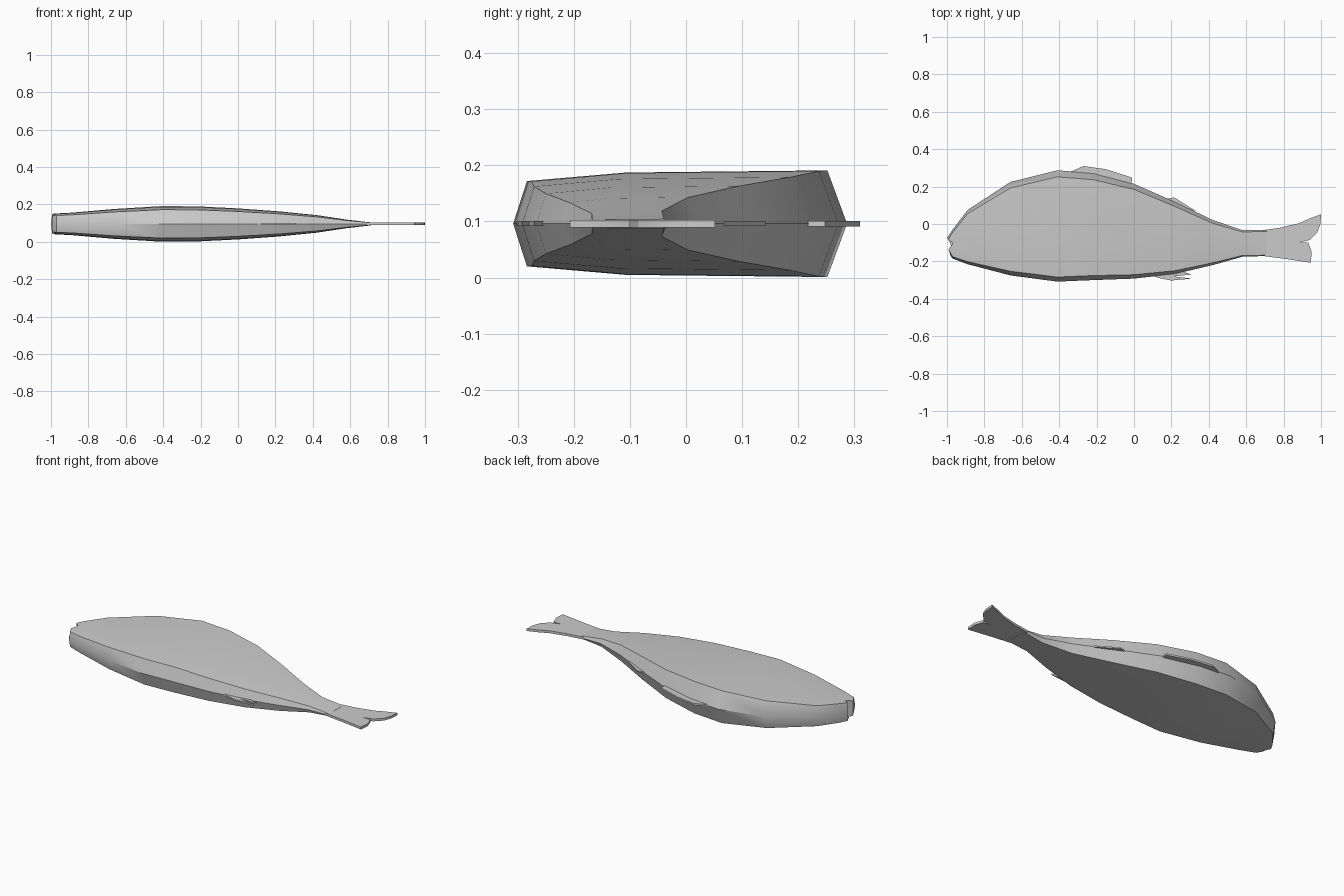
import bpy, bmesh, math

cube = bpy.data.objects.get("Cube")
if cube:
    bpy.data.objects.remove(cube, do_unlink=True)

MID_Z = 0.096

grey = bpy.data.materials.new("plain_grey")
grey.use_nodes = True
colour = (0.6, 0.6, 0.6, 1)
grey.diffuse_color = colour
grey.node_tree.nodes["Principled BSDF"].inputs["Base Color"].default_value = colour


def finish(name, bm, angle):
    """Turn a bmesh into a shaded, coloured object."""
    bmesh.ops.recalc_face_normals(bm, faces=bm.faces)
    mesh = bpy.data.meshes.new(name)
    bm.to_mesh(mesh)
    bm.free()
    obj = bpy.data.objects.new(name, mesh)
    bpy.context.collection.objects.link(obj)
    mesh.materials.append(grey)
    bpy.ops.object.select_all(action='DESELECT')
    obj.select_set(True)
    bpy.context.view_layer.objects.active = obj
    bpy.ops.object.shade_smooth_by_angle(angle=math.radians(angle))
    return obj


def section(x, back, belly, half, inset):
    """Upper half of one body slice, from back edge to belly edge."""
    top, low = back - inset, belly + inset * 0.7
    return [(x, back, 0), (x, top, half), (x, low + (top - low) * 0.33, half * 0.96),
            (x, low, half * 0.8), (x, belly, 0)]


# Body slices: x, back edge, belly edge, half thickness, bevel inset
slices = [
    (-0.97, -0.03, -0.185, 0.056, 0.015),
    (-0.89, 0.075, -0.215, 0.06, 0.02),
    (-0.66, 0.225, -0.275, 0.08, 0.032),
    (-0.41, 0.287, -0.308, 0.095, 0.035),
    (-0.22, 0.272, -0.3, 0.094, 0.035),
    (0.0, 0.215, -0.292, 0.083, 0.03),
    (0.22, 0.118, -0.267, 0.067, 0.025),
    (0.42, 0.022, -0.22, 0.047, 0.018),
    (0.58, -0.033, -0.175, 0.023, 0.01),
    (0.71, -0.033, -0.171, 0.008, 0.006),
]
# The mouth slice is notched between the two lips
mouth = [(-1.0, -0.075, 0), (-0.993, -0.083, 0.054), (-0.966, -0.103, 0.05),
         (-0.992, -0.135, 0.044), (-0.98, -0.172, 0)]
rows = [mouth] + [section(*s) for s in slices]

bm = bmesh.new()
rings = []
for row in rows:
    upper = [bm.verts.new((x, y, MID_Z + h)) for x, y, h in row]
    lower = [bm.verts.new((x, y, MID_Z - h)) for x, y, h in reversed(row[1:-1])]
    rings.append(upper + lower)
count = len(rings[0])
for a, b in zip(rings, rings[1:]):
    for i in range(count):
        j = (i + 1) % count
        bm.faces.new((a[i], a[j], b[j], b[i]))
# Close both ends with strips across the thickness
for r in (rings[0], rings[-1]):
    bm.faces.new((r[0], r[1], r[7]))
    bm.faces.new((r[1], r[2], r[6], r[7]))
    bm.faces.new((r[2], r[3], r[5], r[6]))
    bm.faces.new((r[3], r[4], r[5]))
finish("body", bm, 35)


def fin(name, outline, thickness):
    """Thin plate cut to an outline, lying on the body's middle plane."""
    bm = bmesh.new()
    base = bm.faces.new([bm.verts.new((x, y, MID_Z - thickness / 2)) for x, y in outline])
    out = bmesh.ops.extrude_face_region(bm, geom=[base])
    for v in out["geom"]:
        if isinstance(v, bmesh.types.BMVert):
            v.co.z += thickness
    bmesh.ops.triangulate(bm, faces=[f for f in bm.faces if len(f.verts) > 4])
    return finish(name, bm, 30)


fin("tail_fin", [(0.69, -0.033), (0.78, -0.02), (0.88, 0.003), (0.94, 0.03), (1.0, 0.052),
                 (0.997, 0.0), (0.98, -0.045), (0.94, -0.085), (0.88, -0.1), (0.932, -0.1),
                 (0.95, -0.15), (0.945, -0.207), (0.82, -0.188), (0.69, -0.171)], 0.014)
fin("front_back_fin", [(-0.36, 0.27), (-0.27, 0.31), (-0.15, 0.293), (-0.01, 0.248),
                       (-0.015, 0.2), (-0.2, 0.25)], 0.01)
fin("rear_back_fin", [(0.15, 0.13), (0.215, 0.142), (0.33, 0.07), (0.3, 0.06), (0.2, 0.1)], 0.008)
fin("belly_fin", [(0.08, -0.27), (0.13, -0.288), (0.2, -0.302), (0.31, -0.292),
                  (0.21, -0.28), (0.31, -0.27), (0.25, -0.25)], 0.009)
